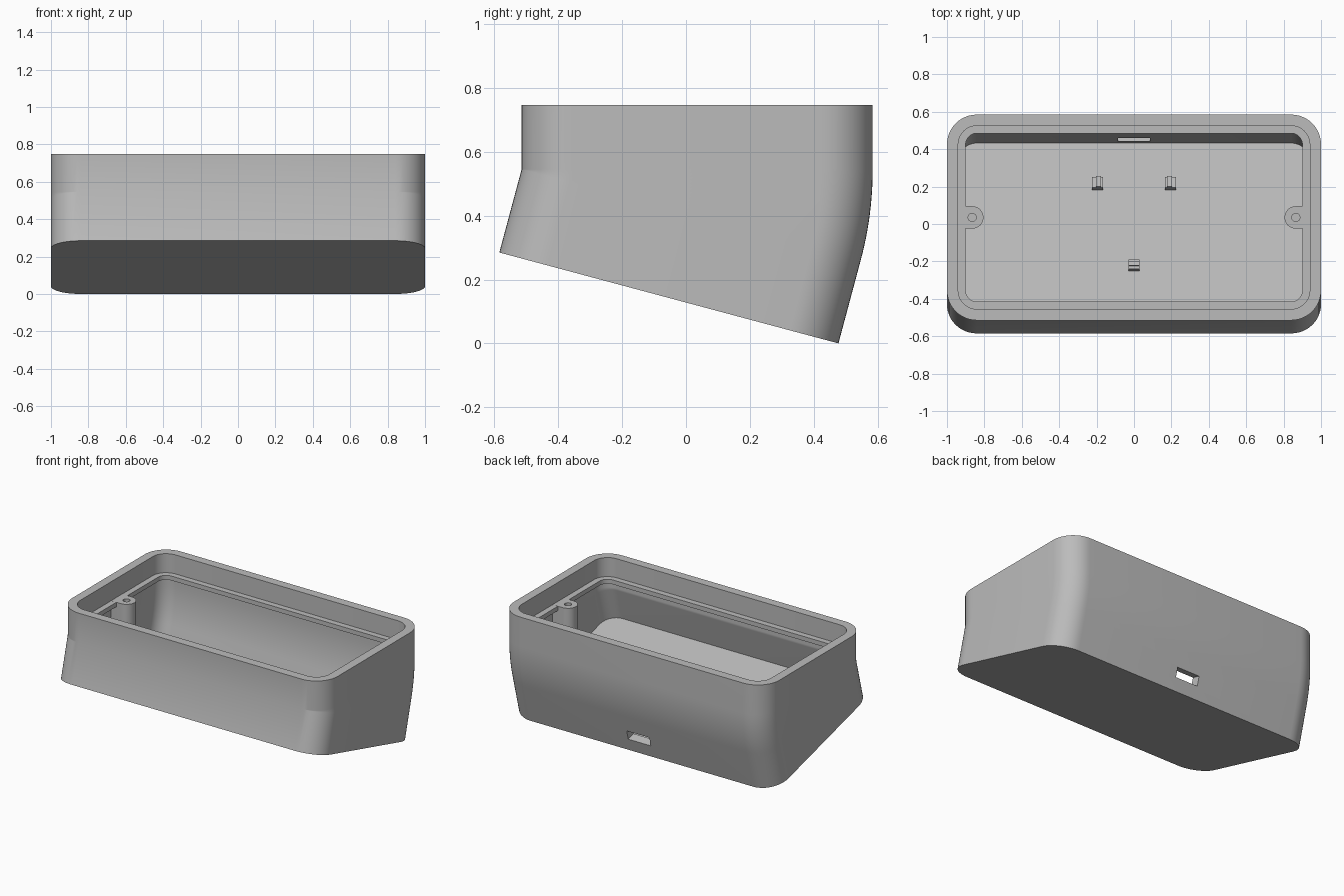
import bpy, bmesh, math
from mathutils import Matrix, Vector

cube = bpy.data.objects.get("Cube")
if cube:
    bpy.data.objects.remove(cube, do_unlink=True)

# Main dimensions: a rounded box whose lower half bends about its front face
DEPTH, RADIUS, TILT = 1.10, 0.16, math.radians(15)
PIVOT = Vector((0, -0.515, 0.5455))
RISE, DROP, FLOOR = 0.2015, 0.27, 0.05
LEDGE = 0.072                     # ledge height above the bend
WALL, LEDGE_INSET = 0.06, 0.10

plastic = bpy.data.materials.new("grey plastic")
plastic.use_nodes = True
plastic.diffuse_color = (0.5, 0.5, 0.5, 1)
plastic.node_tree.nodes["Principled BSDF"].inputs["Base Color"].default_value = (0.5, 0.5, 0.5, 1)


def make(name, bm):
    bmesh.ops.recalc_face_normals(bm, faces=bm.faces)
    mesh = bpy.data.meshes.new(name)
    bm.to_mesh(mesh)
    bm.free()
    mesh.materials.append(plastic)
    obj = bpy.data.objects.new(name, mesh)
    bpy.context.collection.objects.link(obj)
    return obj


def smooth(obj):
    bpy.ops.object.select_all(action='DESELECT')
    obj.select_set(True)
    bpy.context.view_layer.objects.active = obj
    bpy.ops.object.shade_smooth_by_angle(angle=math.radians(30))


def cut(obj, cutter):
    cutter.hide_render = True
    mod = obj.modifiers.new("cut", 'BOOLEAN')
    mod.operation, mod.solver, mod.object = 'DIFFERENCE', 'EXACT', cutter
    bpy.context.view_layer.objects.active = obj
    bpy.ops.object.modifier_apply(modifier=mod.name)
    bpy.data.objects.remove(cutter, do_unlink=True)


def frame(angle, along):
    """Section frame: x across, y from front to back, z up the sweep."""
    return Matrix.Translation(PIVOT) @ Matrix.Rotation(-angle, 4, 'X') @ Matrix.Translation((0, 0, along))


def section(bm, inset, angle, along):
    r = RADIUS - inset
    mat = frame(angle, along)
    ring = []
    for i, (sx, sy) in enumerate(((1, 1), (-1, 1), (-1, -1), (1, -1))):
        centre = Vector((sx * (1 - RADIUS), DEPTH / 2 + sy * (DEPTH / 2 - RADIUS), 0))
        for k in range(13):
            a = math.pi / 2 * (i + k / 12)
            ring.append(bm.verts.new(mat @ (centre + Vector((r * math.cos(a), r * math.sin(a), 0)))))
    return ring


def box(name, size, centre, mat=Matrix()):
    bm = bmesh.new()
    bmesh.ops.create_cube(bm, size=1, matrix=mat @ Matrix.Translation(centre) @ Matrix.Diagonal((*size, 1)))
    return make(name, bm)


# Housing: outside going up, over the rim, and back down the inside
STEPS = 12
bend = [TILT * k / STEPS for k in range(STEPS + 1)]
stations = [(0, TILT, -DROP)]
stations += [(0, a, 0) for a in reversed(bend)]
stations += [(0, 0, RISE), (WALL, 0, RISE), (WALL, 0, LEDGE), (LEDGE_INSET, 0, LEDGE),
             (LEDGE_INSET, 0, LEDGE - 0.03), (WALL, 0, LEDGE - 0.03)]
stations += [(WALL, a, 0) for a in bend]
stations += [(WALL, TILT, FLOOR - DROP)]

bm = bmesh.new()
rings = [section(bm, *s) for s in stations]
for low, high in zip(rings, rings[1:]):
    for i in range(len(low)):
        j = (i + 1) % len(low)
        bm.faces.new((low[i], low[j], high[j], high[i]))
bm.faces.new(rings[0])
bm.faces.new(rings[-1])
bmesh.ops.remove_doubles(bm, verts=bm.verts, dist=0.0004)
housing = make("housing", bm)

# Cable slot through the back wall
base = frame(TILT, -DROP)
cut(housing, box("slot_cutter", (0.17, 0.3, 0.065), (0, DEPTH, 0.12), base))
smooth(housing)

# Screw bosses joined to the side walls
BOSS_X, BOSS_Y, BOSS_R = 0.865, 0.035, 0.06
boss_top, boss_bottom = PIVOT.z + LEDGE + 0.0005, 0.155
for side, label in ((1, "left"), (-1, "right")):
    bm = bmesh.new()
    outline = [(0.96, -BOSS_R)]
    for k in range(25):
        a = -math.pi / 2 - math.pi * k / 24
        outline.append((BOSS_X + BOSS_R * math.cos(a), BOSS_R * math.sin(a)))
    outline.append((0.96, BOSS_R))
    face = bm.faces.new([bm.verts.new((side * x, BOSS_Y + y, boss_bottom)) for x, y in outline])
    top = bmesh.ops.extrude_face_region(bm, geom=[face])["geom"]
    bmesh.ops.translate(bm, vec=(0, 0, boss_top - boss_bottom),
                        verts=[g for g in top if isinstance(g, bmesh.types.BMVert)])
    boss = make(label + "_screw_boss", bm)
    bm = bmesh.new()
    bmesh.ops.create_cone(bm, cap_ends=True, segments=24, radius1=0.022, radius2=0.022, depth=0.4,
                          matrix=Matrix.Translation((side * BOSS_X, BOSS_Y, boss_top)))
    cut(boss, make("hole_cutter", bm))
    smooth(boss)

# Stepped board clips standing on the sloping floor
for side, label in ((1, "left"), (-1, "right")):
    box(label + "_clip_foot", (0.06, 0.06, 0.06), (side * 0.195, 0.81, FLOOR + 0.02), base)
    box(label + "_clip_tab", (0.025, 0.06, 0.08), (side * 0.19, 0.81, FLOOR + 0.03), base)
box("front_clip_foot", (0.06, 0.05, 0.06), (0, 0.356, FLOOR + 0.02), base)
box("front_clip_tab", (0.06, 0.022, 0.08), (0, 0.356, FLOOR + 0.03), base)
